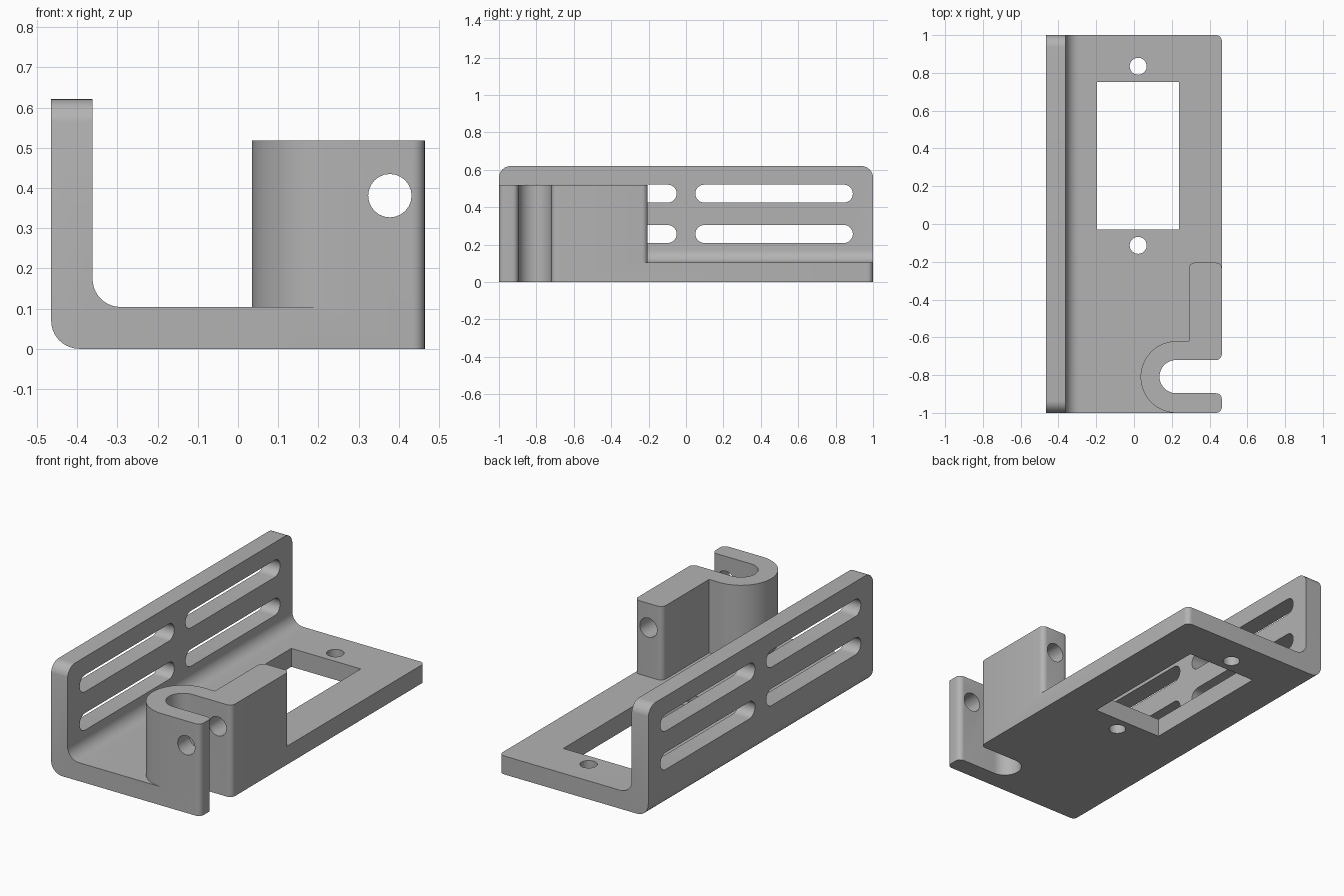
import bpy, bmesh, math

if "Cube" in bpy.data.objects:
    bpy.data.objects.remove(bpy.data.objects["Cube"])

grey = bpy.data.materials.new("plain grey")
grey.diffuse_color = (0.45, 0.45, 0.45, 1)
grey.use_nodes = True
grey.node_tree.nodes["Principled BSDF"].inputs["Base Color"].default_value = grey.diffuse_color


def arc(cx, cy, r, a0, a1, n=10):
    """Points on an arc, angles in degrees."""
    return [(cx + r * math.cos(math.radians(a0 + (a1 - a0) * i / n)),
             cy + r * math.sin(math.radians(a0 + (a1 - a0) * i / n)))
            for i in range(n + 1)]


def rect(x0, x1, y0, y1):
    return [(x0, y0), (x1, y0), (x1, y1), (x0, y1)]


def prism(name, outline, axis, lo, hi):
    """Extrude a closed outline along an axis."""
    place = {"x": lambda a, b, t: (t, a, b),
             "y": lambda a, b, t: (a, t, b),
             "z": lambda a, b, t: (a, b, t)}[axis]
    bm = bmesh.new()
    low = [bm.verts.new(place(a, b, lo)) for a, b in outline]
    high = [bm.verts.new(place(a, b, hi)) for a, b in outline]
    bm.faces.new(low)
    bm.faces.new(high)
    n = len(low)
    for i in range(n):
        j = (i + 1) % n
        bm.faces.new((low[i], low[j], high[j], high[i]))
    bmesh.ops.recalc_face_normals(bm, faces=bm.faces)
    mesh = bpy.data.meshes.new(name)
    bm.to_mesh(mesh)
    bm.free()
    mesh.materials.append(grey)
    ob = bpy.data.objects.new(name, mesh)
    bpy.context.collection.objects.link(ob)
    return ob


def combine(target, tool, operation):
    mod = target.modifiers.new("combine", "BOOLEAN")
    mod.operation, mod.solver, mod.object = operation, "EXACT", tool
    bpy.context.view_layer.objects.active = target
    bpy.ops.object.modifier_apply(modifier=mod.name)
    bpy.data.objects.remove(tool)


# L-shaped bracket: base and upright wall with rounded bend
bracket = prism("bracket",
                arc(-0.395, 0.07, 0.07, 180, 270) + [(0.6, 0), (0.6, 0.104)]
                + arc(-0.292, 0.174, 0.07, 270, 180)
                + [(-0.362, 0.75), (-0.465, 0.75)], "y", -1.1, 1.1)

# Cable clamp block: round lug joined to a straight block
clamp = prism("clamp",
              [(0.6, -1.1), (0.225, -1.1)] + arc(0.225, -0.81, 0.19, 270, 90, 40)
              + [(0.29, -0.62)] + arc(0.32, -0.235, 0.03, 180, 90, 6)
              + arc(0.435, -0.235, 0.03, 90, 0, 6) + [(0.6, -0.235)],
              "z", 0.05, 0.518)
combine(bracket, clamp, "UNION")

# Trim to the plan outline with rounded outer corners
plan = prism("plan_trim",
             [(-0.7, -1)] + arc(0.435, -0.97, 0.03, -90, 0, 6)
             + arc(0.435, 0.97, 0.03, 0, 90, 6) + [(-0.7, 1)], "z", -0.2, 1)
combine(bracket, plan, "INTERSECT")

# Round the top corners of the wall
side = prism("side_trim",
             [(-1.3, -0.2), (1.3, -0.2), (1.3, 0.555)]
             + arc(0.935, 0.555, 0.066, 0, 90) + arc(-0.935, 0.555, 0.066, 90, 180)
             + [(-1.3, 0.555)], "x", -1, 1)
combine(bracket, side, "INTERSECT")

# Open clamp channel with a rounded mouth
channel = prism("channel_cut",
                arc(0.223, -0.808, 0.088, 90, 270, 24)
                + arc(0.435, -0.926, 0.03, 90, 0, 6) + [(0.6, -0.926), (0.6, -0.69)]
                + arc(0.435, -0.69, 0.03, 0, -90, 6), "z", -0.2, 1)
combine(bracket, channel, "DIFFERENCE")

# Cross bolt hole through the clamp
combine(bracket, prism("bolt_cut", arc(0.378, 0.381, 0.054, 0, 345, 23),
                       "y", -1.3, 0), "DIFFERENCE")

# Rectangular window and its two screw holes in the base
combine(bracket, prism("window_cut", rect(-0.195, 0.238, -0.03, 0.753),
                       "z", -0.2, 0.3), "DIFFERENCE")
for y in (0.835, -0.113):
    combine(bracket, prism("screw_cut", arc(0.022, y, 0.045, 0, 345, 23),
                           "z", -0.2, 0.3), "DIFFERENCE")

# Four long slots in the wall
R = 0.048
for z in (0.257, 0.473):
    for y0, y1 in ((-0.892, -0.05), (0.05, 0.892)):
        slot = prism("slot_cut", arc(y0 + R, z, R, 90, 270, 14)
                     + arc(y1 - R, z, R, -90, 90, 14), "x", -0.7, -0.2)
        combine(bracket, slot, "DIFFERENCE")

bpy.ops.object.select_all(action="DESELECT")
bracket.select_set(True)
bpy.context.view_layer.objects.active = bracket
bpy.ops.object.shade_smooth_by_angle(angle=math.radians(30))
